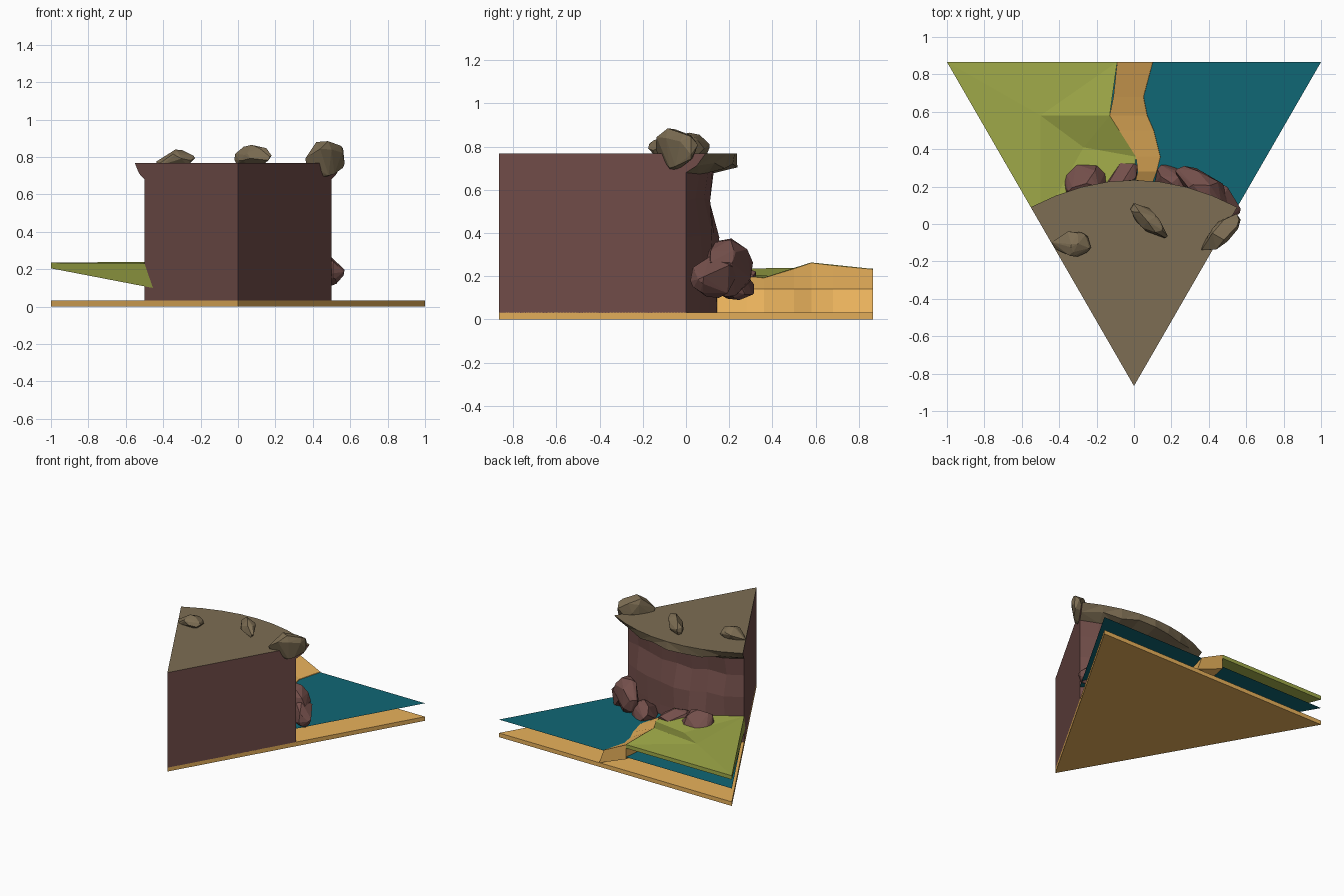
import bpy, bmesh, random
from mathutils import Vector

if "Cube" in bpy.data.objects:
    bpy.data.objects.remove(bpy.data.objects["Cube"])

random.seed(4)


def material(name, rgb):
    m = bpy.data.materials.new(name)
    m.diffuse_color = [(c / 255) ** 2.2 for c in rgb] + [1]
    m.use_nodes = True
    m.node_tree.nodes["Principled BSDF"].inputs["Base Color"].default_value = m.diffuse_color
    return m


SAND = material("sand", (232, 176, 92))
GRASS = material("grass", (158, 168, 74))
WATER = material("water", (23, 103, 116))
BRICK = material("red_rock", (115, 80, 76))
SOIL = material("soil", (124, 109, 84))


def finish(name, bm, mats):
    bmesh.ops.recalc_face_normals(bm, faces=bm.faces)
    me = bpy.data.meshes.new(name)
    bm.to_mesh(me)
    bm.free()
    for m in mats:
        me.materials.append(m)
    ob = bpy.data.objects.new(name, me)
    bpy.context.collection.objects.link(ob)
    return ob


def loft(rings, cap=True):
    """Join equal-length closed rings; returns bmesh and faces as rows."""
    bm = bmesh.new()
    vs = [[bm.verts.new(p) for p in r] for r in rings]
    n = len(rings[0])
    rows = [[bm.faces.new((a[i], a[(i + 1) % n], b[(i + 1) % n], b[i])) for i in range(n)]
            for a, b in zip(vs, vs[1:])]
    caps = [bm.faces.new(vs[0]), bm.faces.new(vs[-1])] if cap else []
    return bm, rows, caps


H = 0.866
edge_x = lambda y: (y + H) / (2 * H)  # half width of the tile at y

# triangular base slab
bm, _, _ = loft([[(-1, H, z), (0, -H, z), (1, H, z)] for z in (0, 0.032)])
finish("sand_base", bm, [SAND])

# thin water sheet
bm = bmesh.new()
outline = [bm.verts.new(p + (0.136,)) for p in ((-1, H), (-.5, 0), (.5, 0), (1, H))]
bm.faces.new(outline)
finish("water", bm, [WATER])

# sand bank sloping from the grass into the water: y, grass x, grass z, waterline x
stations = [(H, -.09, .232, .10), (.68, -.11, .25, .05), (.58, -.13, .262, .07), (.50, -.08, .235, .105),
            (.36, .01, .192, .14), (.28, .02, .20, .12), (.12, -.02, .21, .06)]
bm, _, _ = loft([[(gx, y, gz), (wx, y, .14), (wx + .04, y, .03), (gx, y, .10 if y < .8 else .12)]
                 for y, gx, gz, wx in stations])
finish("sand_bank", bm, [SAND])

# grass slab: a faceted top with a skirt that deepens towards the front
top = [(-1, H, .235), (-.09, H, .234), (-.13, .58, .264), (.01, .36, .194), (.0, .12, .22),
       (-.50, 0, .232), (-.27, .41, .20), (-.50, .58, .24)]
tris = [(0, 1, 7), (1, 2, 7), (2, 6, 7), (2, 3, 6), (3, 4, 6), (4, 5, 6), (5, 7, 6), (5, 0, 7)]
bm = bmesh.new()
tv = [bm.verts.new(p) for p in top]
for t in tris:
    bm.faces.new([tv[i] for i in t])
low = []
for i, (x, y, z) in enumerate(top[:6]):
    zb = .10 + .105 * y / H
    low.append(bm.verts.new((-.455, -.078, zb - .0) if i == 5 else (x, y, zb)))
for i in range(6):
    j = (i + 1) % 6
    bm.faces.new((tv[i], tv[j], low[j], low[i]))
bm.faces.new(low)
finish("grass", bm, [GRASS])

# cliff: flat sides, bowed back wall, overhanging soil lip; z, end y, middle y
levels = [(.03, 0, .155), (.22, 0, .155), (.38, 0, .15), (.55, 0, .11), (.68, 0, .135),
          (.712, .05, .235), (.768, .09, .235)]
COLS = 8
rings = []
for k, (z, ye, ym) in enumerate(levels):
    ring = [(0, -H, z)]
    for i in range(COLS + 1):
        t = 1 - 2 * i / COLS
        y = ye + (ym - ye) * (1 - t * t)
        inner = 0 < i < COLS
        if inner and k < 6:
            y += random.uniform(-.012, .012)
        dz = random.uniform(-.015, .015) if inner and 0 < k < 6 else 0
        ring.append((t * edge_x(ye), y, z + dz))
    rings.append(ring)
bm, rows, caps = loft(rings)
for row in rows[4:]:
    for f in row[1:-1]:
        f.material_index = 1
caps[1].material_index = 1
bmesh.ops.triangulate(bm, faces=[f for row in rows[4:] for f in row[1:-1]])
finish("cliff", bm, [BRICK, SOIL])


# rocks: convex hulls of random points fitted to a box
def rock(name, lo, hi, mat, spin=0.0, n=26):
    bm = bmesh.new()
    pts = []
    for i in range(n):
        v = Vector([random.gauss(0, 1) for _ in range(3)]).normalized()
        v.x += spin * v.y  # skew to lean the long axis
        pts.append(v)
    for a in range(3):
        mn, mx = min(p[a] for p in pts), max(p[a] for p in pts)
        for p in pts:
            p[a] = lo[a] + (p[a] - mn) / (mx - mn) * (hi[a] - lo[a])
    for p in pts:
        bm.verts.new(p)
    res = bmesh.ops.convex_hull(bm, input=bm.verts)
    loose = [v for v in bm.verts if not v.link_faces]
    bmesh.ops.delete(bm, geom=loose, context='VERTS')
    finish(name, bm, [mat])


for i, (lo, hi, s) in enumerate([((-.44, -.175, .74), (-.23, -.04, .84), 0),
                                 ((-.02, -.075, .73), (.18, .11, .865), -1),
                                 ((.36, -.14, .69), (.57, .055, .885), 1)]):
    rock(f"top_rock_{i + 1}", lo, hi, SOIL, s)

for i, (lo, hi, s) in enumerate([((-.38, .08, .12), (-.14, .32, .30), 0),
                                 ((-.17, .13, .13), (.02, .325, .26), .6),
                                 ((.11, .12, .09), (.30, .315, .25), 0),
                                 ((.22, .09, .10), (.50, .31, .375), -.6),
                                 ((.36, .02, .10), (.57, .25, .29), -.5)]):
    rock(f"foot_rock_{i + 1}", lo, hi, BRICK, s)
